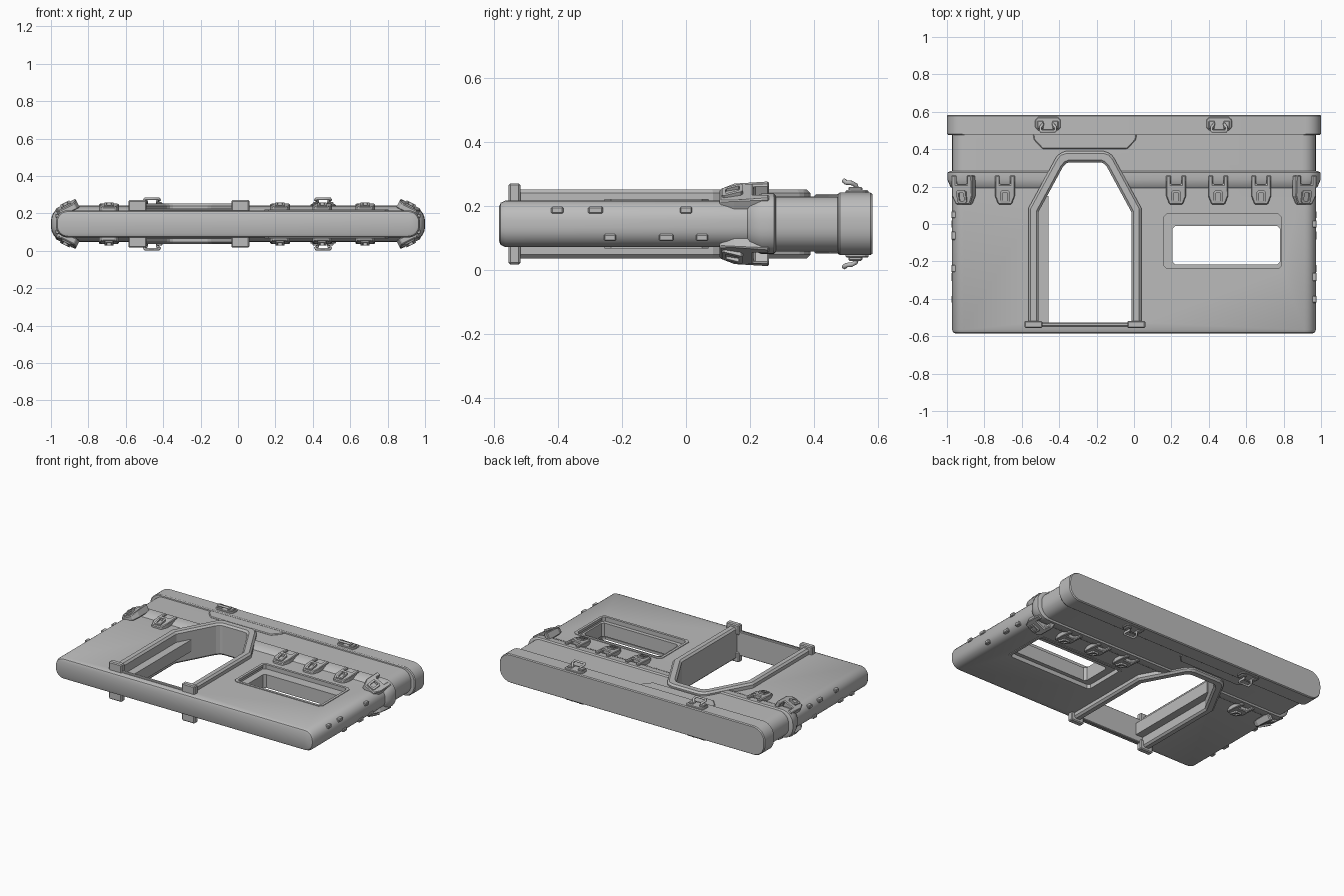
import bpy, bmesh, math
from mathutils import Vector, Matrix

if "Cube" in bpy.data.objects:
    bpy.data.objects.remove(bpy.data.objects["Cube"])

C = 0.144  # height of the mid plane; everything is symmetric about it

grey = bpy.data.materials.new("plain_grey")
grey.diffuse_color = (0.5, 0.5, 0.5, 1)
grey.use_nodes = True
grey.node_tree.nodes["Principled BSDF"].inputs["Base Color"].default_value = grey.diffuse_color


def finish(name, bm, mirror=False, bevel=0.0, segs=1):
    bmesh.ops.recalc_face_normals(bm, faces=bm.faces)
    me = bpy.data.meshes.new(name)
    bm.to_mesh(me)
    bm.free()
    me.materials.append(grey)
    ob = bpy.data.objects.new(name, me)
    bpy.context.collection.objects.link(ob)
    ob.location.z = C
    if mirror:
        m = ob.modifiers.new("mirror", 'MIRROR')
        m.use_axis = (False, False, True)
        m.use_mirror_merge = False
    if bevel:
        b = ob.modifiers.new("bevel", 'BEVEL')
        b.width, b.segments, b.limit_method = bevel, segs, 'ANGLE'
    return ob


def prism(name, pts, z0, z1, warp=None, **kw):
    """Extrude an outline in the x-y plane from z0 to z1."""
    bm = bmesh.new()
    lo = [bm.verts.new((x, y, z0)) for x, y in pts]
    hi = [bm.verts.new((x, y, z1)) for x, y in pts]
    bm.faces.new(lo)
    bm.faces.new(hi)
    n = len(pts)
    for i in range(n):
        j = (i + 1) % n
        bm.faces.new((lo[i], lo[j], hi[j], hi[i]))
    if warp:
        for v in bm.verts:
            v.co = warp(v.co)
    return finish(name, bm, **kw)


def rect(x0, x1, y0, y1):
    return [(x0, y0), (x1, y0), (x1, y1), (x0, y1)]


def chamfered(x0, x1, y0, y1, c):
    return [(x0 + c, y0), (x1 - c, y0), (x1, y0 + c), (x1, y1 - c),
            (x1 - c, y1), (x0 + c, y1), (x0, y1 - c), (x0, y0 + c)]


def ring(name, outer, inner, z0, z1, warp=None, **kw):
    """Flat frame between two outlines with equal point counts."""
    bm = bmesh.new()
    loops = [[bm.verts.new((x, y, z)) for x, y in pts]
             for pts, z in ((outer, z0), (outer, z1), (inner, z1), (inner, z0))]
    n = len(outer)
    for k in range(4):
        a, b = loops[k], loops[(k + 1) % 4]
        for i in range(n):
            j = (i + 1) % n
            bm.faces.new((a[i], a[j], b[j], b[i]))
    if warp:
        for v in bm.verts:
            v.co = warp(v.co)
    return finish(name, bm, **kw)


def section(hx, hz, y, segs=6):
    """Rounded slab cross-section in the x-z plane."""
    r = hz * 0.85
    out = []
    for cx, cz, a0 in ((1, 1, 0), (-1, 1, 90), (-1, -1, 180), (1, -1, 270)):
        for i in range(segs + 1):
            a = math.radians(a0 + 90 * i / segs)
            out.append((cx * (hx - r) + r * math.cos(a), y, cz * (hz - r) + r * math.sin(a)))
    return out


# Wall body: slab, raised band, neck and top cap lofted along y
stations = [(-0.585, .955, .055), (-0.580, .966, .066), (-0.565, .973, .073),
            (0.193, .973, .073), (0.200, .982, .079), (0.237, .998, .095),
            (0.275, .998, .095), (0.282, .985, .087), (0.2825, .972, .086),
            (0.475, .972, .086), (0.476, .994, .094), (0.482, 1.0, .098),
            (0.577, 1.0, .098), (0.584, .995, .093)]
bm = bmesh.new()
rows = [[bm.verts.new(p) for p in section(hx, hz, y)] for y, hx, hz in stations]
for a, b in zip(rows, rows[1:]):
    for i in range(len(a)):
        j = (i + 1) % len(a)
        bm.faces.new((a[i], a[j], b[j], b[i]))
bm.faces.new(rows[0])
bm.faces.new(rows[-1])
body = finish("wall_body", bm)

# Doorway outlines (half width, y) mirrored about the door centre
DX = -0.2625


def arch(half):
    return [(DX - h, y) for h, y in half] + [(DX + h, y) for h, y in reversed(half)]


outer = arch([(.302, -.545), (.302, .085), (.155, .355), (.135, .378), (.10, .39)])
inner = arch([(.248, -.545), (.248, .065), (.118, .305), (.10, .324), (.085, .33)])
middle = arch([(.275, -.527), (.275, .075), (.137, .33), (.118, .35), (.092, .36)])

# Door and window openings
door_cutter = prism("door_cutter", middle, -0.3, 0.3)
window_cutter = prism("window_cutter", chamfered(.155, .793, -.243, .058, .015), -0.3, 0.3)
for cutter in (door_cutter, window_cutter):
    m = body.modifiers.new("opening", 'BOOLEAN')
    m.operation, m.solver, m.object = 'DIFFERENCE', 'EXACT', cutter
    cutter.hide_render = True
    cutter.hide_viewport = True

# Door frame, inner jamb, sill and feet
prism("door_frame", outer + inner[::-1], -.108, .108, bevel=.012)
prism("door_jamb", rect(-.53, -.457, -.53, .15), -.04, .04)
prism("door_sill", rect(-.53, .005, -.548, -.527), -.082, .082, bevel=.004)
for side in (-1, 1):
    x = DX + side * .275
    prism("frame_foot", rect(x - .048, x + .048, -.556, -.518), .06, .127,
          mirror=True, bevel=.006)

# Window rim and recessed inner frame
ring("window_rim", chamfered(.143, .805, -.255, .07, .02),
     chamfered(.16, .788, -.238, .053, .015), .06, .077, mirror=True)
ring("window_inner_frame", chamfered(.15, .798, -.248, .063, .015),
     chamfered(.205, .78, -.217, -.01, .015), -.045, .045)

# Trim plate above the door
prism("door_trim_plate", [(-.54, .48), (-.535, .45), (-.49, .402), (-.035, .402),
                          (.01, .45), (.015, .48)], -.093, .093, bevel=.005)

# Clamps gripping the band
clamp = [(-.053, .26), (-.028, .26), (-.028, .212), (.028, .212), (.028, .26), (.053, .26),
         (.053, .15), (.036, .105), (-.036, .105), (-.053, .15)]
for cx in (-.92, -.69, .225, .45, .68, .92):
    end = abs(cx) > .9
    tilt = Matrix.Rotation(math.radians(27) * math.copysign(1, cx), 3, 'Y') if end else Matrix.Identity(3)
    scale = 1.15 if end else 1.0

    def place(co, cx=cx, tilt=tilt, scale=scale):
        z = co.z
        if z > .09 and co.y < .17:      # lower end slopes toward the slab
            z -= .018 * (.17 - co.y) / .065
        p = tilt @ Vector((co.x * scale, 0, z - .1))
        return Vector((cx + p.x, co.y, .1 + p.z))

    prism("clamp", clamp, .055, .108, warp=place, mirror=True, bevel=.005)
    ring("clamp_slot", chamfered(-.024, .024, .113, .178, .006),
         chamfered(-.013, .013, .124, .167, .003), .091, .115, warp=place, mirror=True)

# Small lugs along both side edges
upper, lower = (0.0, -.283, -.403), (.05, -.062, -.238)
for side in (-1, 1):
    for ys, zs in ((upper, side), (lower, -side)):
        for k, y in enumerate(ys):
            w = .023 if k == 1 else .019
            z = zs * .043
            xs = sorted((side * .94, side * .977))
            prism("side_lug", rect(xs[0], xs[1], y - w, y + w), z - .011, z + .011, bevel=.004)

# Lifting hooks on the cap
for hx in (-.46, .455):
    prism("hook_base", chamfered(hx - .068, hx + .068, .50, .572, .015), .09, .106,
          mirror=True, bevel=.004)
    for side in (-1, 1):
        x = hx + side * .04
        prism("hook_lug", rect(x - .016, x + .016, .508, .552), .10, .116, mirror=True, bevel=.004)
    for flip in (-1, 1):
        cu = bpy.data.curves.new("hook_bar", 'CURVE')
        cu.dimensions = '3D'
        cu.bevel_depth, cu.bevel_resolution, cu.use_fill_caps = .008, 1, True
        half = [(.028, .538, .10), (.03, .53, .122), (.04, .518, .128), (.04, .502, .129), (.036, .495, .135)]
        path = [(-x, y, z) for x, y, z in half] + half[::-1]
        sp = cu.splines.new('POLY')
        sp.points.add(len(path) - 1)
        for p, (x, y, z) in zip(sp.points, path):
            p.co = (hx + x, y, flip * z, 1)
        cu.materials.append(grey)
        ob = bpy.data.objects.new("hook_bar", cu)
        bpy.context.collection.objects.link(ob)
        ob.location.z = C

# Bake the openings, then smooth the rounded slab edges
bpy.context.view_layer.update()
dg = bpy.context.evaluated_depsgraph_get()
cut_mesh = bpy.data.meshes.new_from_object(body.evaluated_get(dg))
body.modifiers.clear()
body.data = cut_mesh
bpy.ops.object.select_all(action='DESELECT')
body.select_set(True)
bpy.context.view_layer.objects.active = body
bpy.ops.object.shade_smooth_by_angle(angle=math.radians(30))
for cutter in (door_cutter, window_cutter):
    bpy.data.objects.remove(cutter, do_unlink=True)
